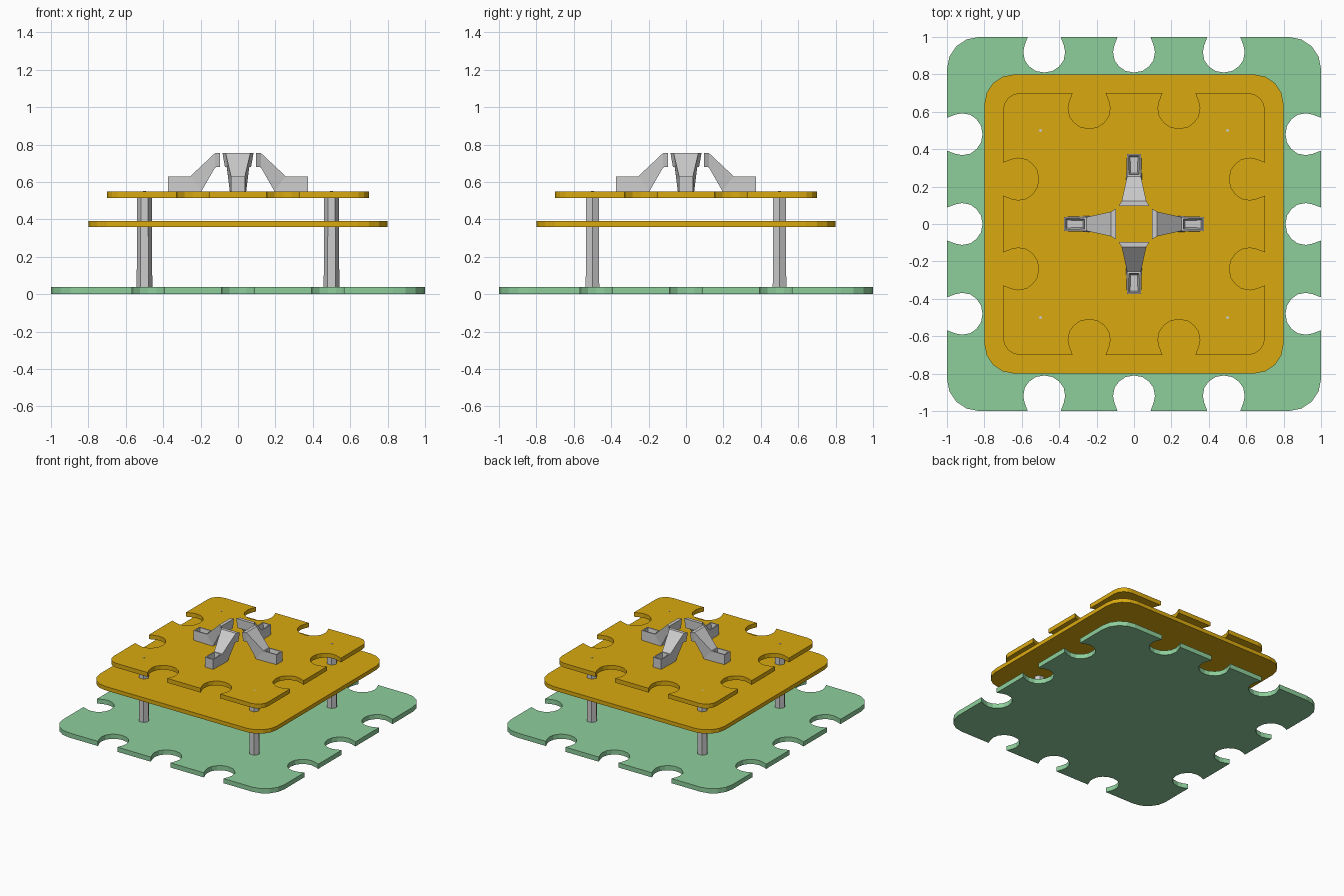
import bpy, bmesh, math
from mathutils import Matrix

if "Cube" in bpy.data.objects:
    bpy.data.objects.remove(bpy.data.objects["Cube"])


def material(name, color):
    m = bpy.data.materials.new(name)
    m.diffuse_color = color
    m.use_nodes = True
    m.node_tree.nodes["Principled BSDF"].inputs["Base Color"].default_value = m.diffuse_color
    return m


def finish(name, bm, mat=None):
    bmesh.ops.recalc_face_normals(bm, faces=bm.faces)
    me = bpy.data.meshes.new(name)
    bm.to_mesh(me)
    bm.free()
    ob = bpy.data.objects.new(name, me)
    bpy.context.collection.objects.link(ob)
    if mat:
        me.materials.append(mat)
    return ob


# Half profile of one keyhole notch: sideways offset, depth from the edge
HALF = [(.088, 0), (.105, .045), (.112, .08), (.104, .125), (.08, .158), (.045, .182)]
NOTCH = HALF + [(0, .19)] + [(-x, d) for x, d in reversed(HALF)]


def plate(name, half, radius, z0, z1, notches, mat):
    side = []
    for i in range(5):
        a = math.radians(22.5 * i)
        c = half - radius
        side.append((c + radius * math.cos(a), c + radius * math.sin(a)))
    for centre in notches:
        side += [(centre + dx, half - d) for dx, d in NOTCH]
    bm = bmesh.new()
    verts = []
    for k in range(4):
        rot = Matrix.Rotation(k * math.pi / 2, 3, 'Z')
        for x, y in side:
            v = bm.verts.new((x, y, z0))
            v.co = rot @ v.co
            verts.append(v)
    face = bm.faces.new(verts)
    ext = bmesh.ops.extrude_face_region(bm, geom=[face], use_keep_orig=True)
    top = [g for g in ext['geom'] if isinstance(g, bmesh.types.BMVert)]
    bmesh.ops.translate(bm, verts=top, vec=(0, 0, z1 - z0))
    return finish(name, bm, mat)


green = material("green", (.27, .62, .33, 1))
gold = material("gold", (.70, .40, .005, 1))

# Stacked plates
plate("base_plate", 1.0, .17, 0, .038, (.48, 0, -.48), green)
plate("middle_plate", .8, .16, .36, .392, (), gold)
plate("top_plate", .7, .09, .515, .55, (.24, -.24), gold)


# Posts with small pins through the outer plates
def post(name, x, y):
    rings = [(.008, 0), (.008, .002), (.042, .02), (.039, .53), (.008, .548), (.008, .552)]
    n = 6
    bm = bmesh.new()
    loops = [[bm.verts.new((x + r * math.cos(2 * math.pi * i / n),
                            y + r * math.sin(2 * math.pi * i / n), z))
              for i in range(n)] for r, z in rings]
    for a, b in zip(loops, loops[1:]):
        for i in range(n):
            j = (i + 1) % n
            bm.faces.new((a[i], a[j], b[j], b[i]))
    bm.faces.new(loops[0][::-1])
    bm.faces.new(loops[-1])
    return finish(name, bm)


for sx, xn in ((-.5, "left"), (.5, "right")):
    for sy, yn in ((-.5, "front"), (.5, "back")):
        post(f"post_{yn}_{xn}", sx, sy)


# Claw brackets: sections of (x, z, half width) for bottom and top edges
SECTIONS = [((.095, .68, .07), (.095, .755, .083)),
            ((.122, .678, .06), (.122, .755, .066)),
            ((.195, .55, .044), (.255, .63, .037)),
            ((.375, .55, .038), (.375, .63, .038))]


def claw(name, angle):
    bm = bmesh.new()
    rings = []
    for (xb, zb, wb), (xt, zt, wt) in SECTIONS:
        rings.append([bm.verts.new(p) for p in
                      ((xb, -wb, zb), (xb, wb, zb), (xt, wt, zt), (xt, -wt, zt))])
    for a, b in zip(rings, rings[1:]):
        for i in range(4):
            j = (i + 1) % 4
            f = bm.faces.new((a[i], a[j], b[j], b[i]))
            if i == 2:
                foot_top = f
    bm.faces.new(rings[0])
    bm.faces.new(rings[-1])
    bmesh.ops.recalc_face_normals(bm, faces=bm.faces)
    # pocket in the foot
    bmesh.ops.inset_region(bm, faces=[foot_top], thickness=.013)
    bmesh.ops.inset_region(bm, faces=[foot_top], thickness=.012, depth=-.045)
    bmesh.ops.rotate(bm, verts=bm.verts, matrix=Matrix.Rotation(angle, 3, 'Z'))
    return finish(name, bm)


for k, n in enumerate(("right", "back", "left", "front")):
    claw(f"claw_bracket_{n}", k * math.pi / 2)
